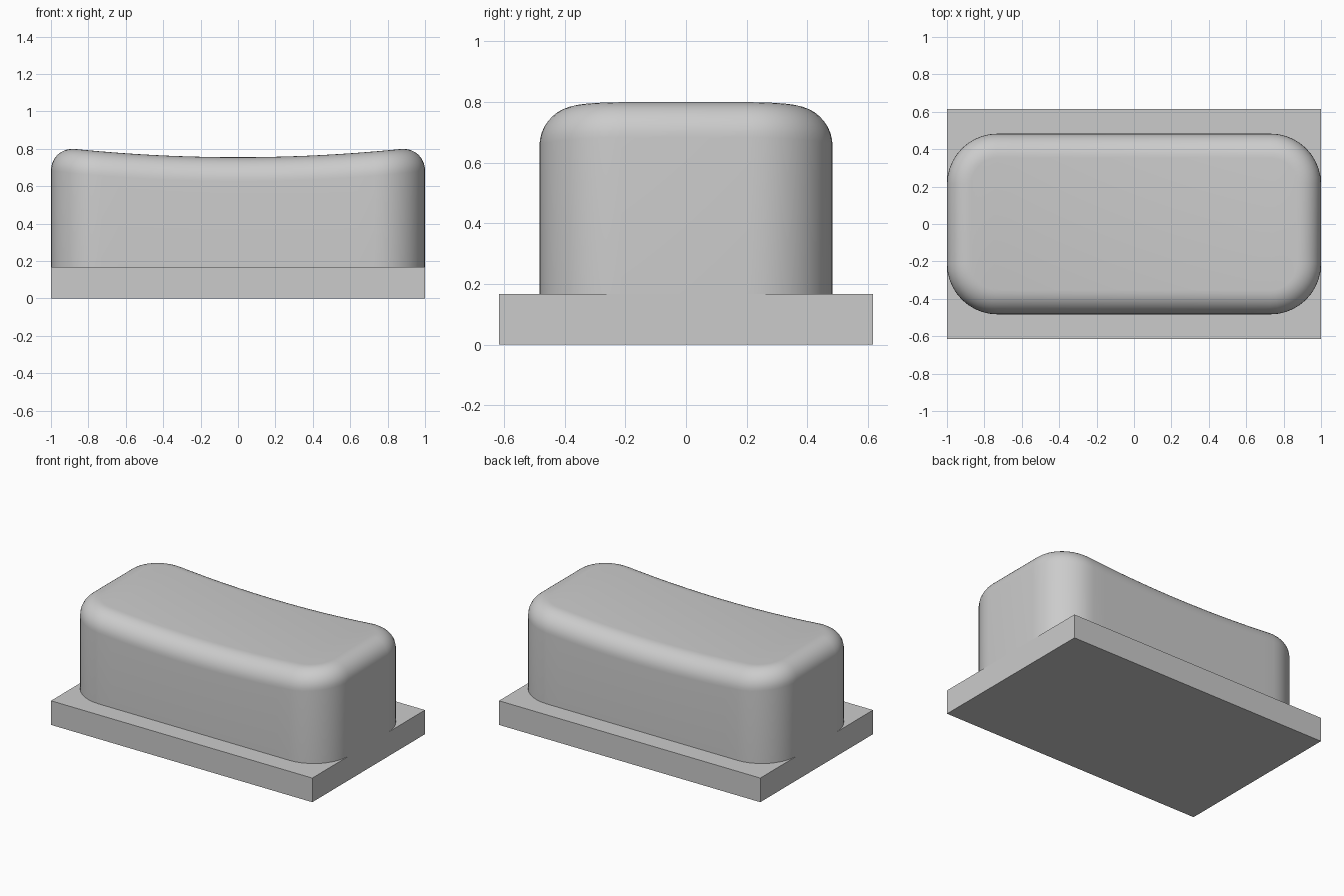
import bpy, bmesh, math

if "Cube" in bpy.data.objects:
    bpy.data.objects.remove(bpy.data.objects["Cube"], do_unlink=True)

BASE_H = 0.167
HALF_X, HALF_Y, CORNER = 1.0, 0.483, 0.27
EDGE = 0.13  # rounding of the top rim

grey = bpy.data.materials.new("light_grey")
grey.use_nodes = True
colour = (0.6, 0.6, 0.6, 1)
grey.diffuse_color = colour
grey.node_tree.nodes["Principled BSDF"].inputs["Base Color"].default_value = colour


def finish(name, bm, smooth):
    bmesh.ops.recalc_face_normals(bm, faces=bm.faces)
    mesh = bpy.data.meshes.new(name)
    bm.to_mesh(mesh)
    bm.free()
    mesh.materials.append(grey)
    ob = bpy.data.objects.new(name, mesh)
    bpy.context.collection.objects.link(ob)
    if smooth:
        bpy.ops.object.select_all(action="DESELECT")
        ob.select_set(True)
        bpy.context.view_layer.objects.active = ob
        bpy.ops.object.shade_smooth_by_angle(angle=math.radians(40))


def outline(inset, arc=10, span=16):
    """Rounded rectangle: front chain from left to right, then its mirror."""
    r = CORNER - inset
    cx, cy = HALF_X - CORNER, HALF_Y - CORNER
    angles = [math.pi / 2 * i / arc for i in range(arc + 1)]
    corner = [(cx + r * math.cos(a), -cy - r * math.sin(a)) for a in angles]
    left = [(-x, y) for x, y in corner]
    middle = [(-cx + 2 * cx * i / span, -cy - r) for i in range(1, span)]
    front = left + middle + corner[::-1]
    return front + [(x, -y) for x, y in reversed(front)]


def dish(x):
    return 0.755 + 0.058 * x * x


# Flat rectangular plate
bm = bmesh.new()
bmesh.ops.create_cube(bm, size=1)
for v in bm.verts:
    v.co = (v.co.x * 2, v.co.y * 1.232, (v.co.z + 0.5) * BASE_H)
finish("base_plate", bm, False)

# Button body: straight wall, rounded rim, dished top
bm = bmesh.new()
rings = [[bm.verts.new((x, y, BASE_H - 0.007)) for x, y in outline(0)]]
STEPS = 10
for k in range(STEPS + 1):
    a = math.pi / 2 * k / STEPS
    drop = EDGE * (1 - math.sin(a))
    rings.append([bm.verts.new((x, y, dish(x) - drop))
                  for x, y in outline(EDGE * (1 - math.cos(a)))])
n = len(rings[0])
for low, high in zip(rings, rings[1:]):
    for i in range(n):
        j = (i + 1) % n
        bm.faces.new((low[i], low[j], high[j], high[i]))
top = rings[-1]
for i in range(n // 2 - 1):
    bm.faces.new((top[i], top[i + 1], top[n - 2 - i], top[n - 1 - i]))
bm.faces.new(rings[0][::-1])
finish("button_body", bm, True)
